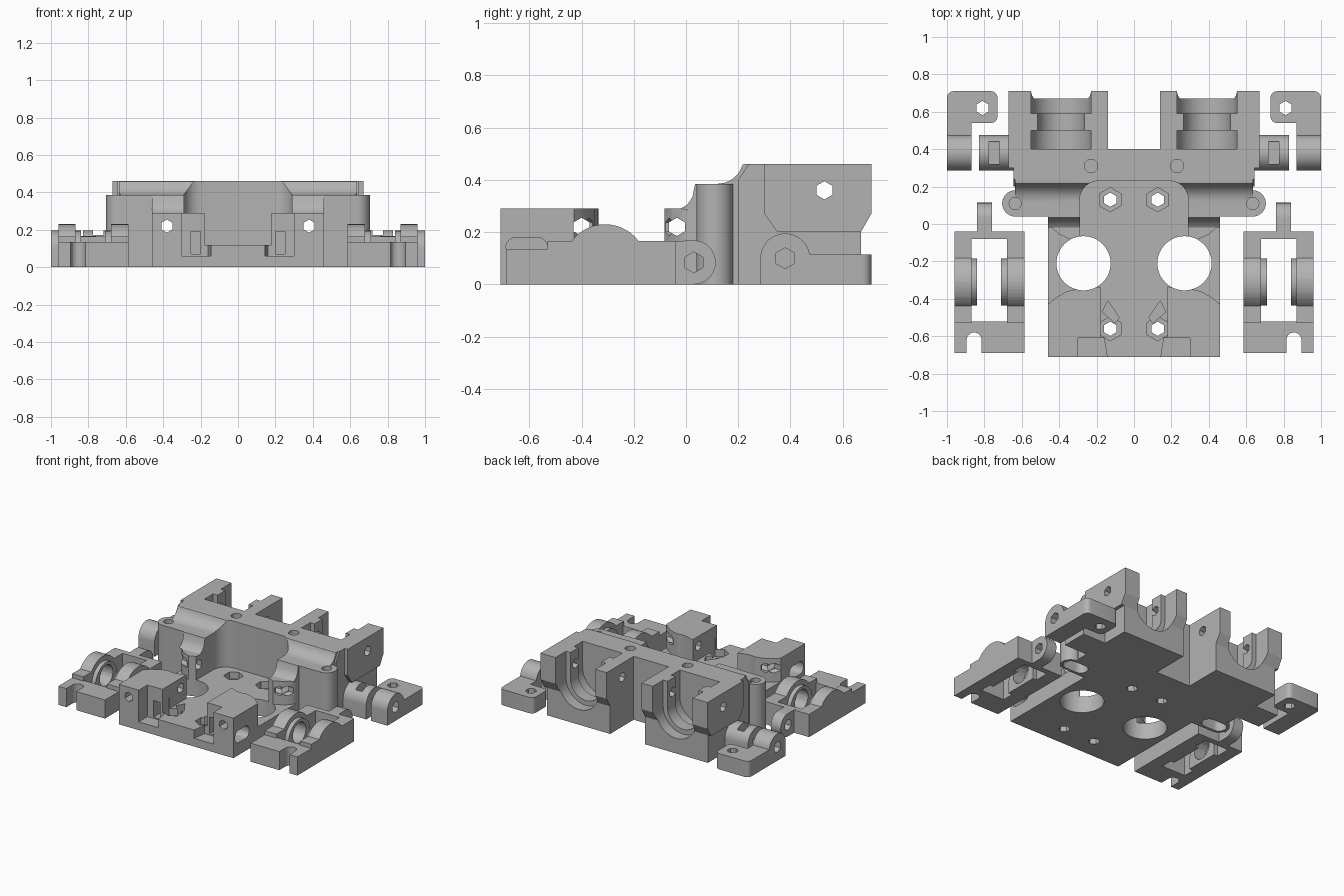
import bpy, bmesh
from math import sin, cos, pi
from mathutils import Vector

cube = bpy.data.objects.get("Cube")
if cube:
    bpy.data.objects.remove(cube, do_unlink=True)

grey = bpy.data.materials.new("plain_grey")
grey.use_nodes = True
grey.diffuse_color = (0.45, 0.45, 0.45, 1)
grey.node_tree.nodes["Principled BSDF"].inputs["Base Color"].default_value = (0.45, 0.45, 0.45, 1)


def prism(name, axis, pts, lo, hi, pair=True):
    """Extrude a 2D outline along an axis, optionally with its mirror twin across x."""
    place = {"x": lambda a, b, t: (t, a, b),
             "y": lambda a, b, t: (a, t, b),
             "z": lambda a, b, t: (a, b, t)}[axis]
    bm = bmesh.new()
    for s in ((1, -1) if pair else (1,)):
        low, high = [[bm.verts.new(Vector(place(a, b, t)) * Vector((1, 1, 1)) if s > 0 else
                      Vector(place(a, b, t)).reflect(Vector((1, 0, 0))))
                      for a, b in pts] for t in (lo, hi)]
        n = len(pts)
        bm.faces.new(low)
        bm.faces.new(high[::-1])
        for i in range(n):
            j = (i + 1) % n
            bm.faces.new((low[i], high[i], high[j], low[j]))
    bmesh.ops.recalc_face_normals(bm, faces=bm.faces)
    mesh = bpy.data.meshes.new(name)
    bm.to_mesh(mesh)
    bm.free()
    mesh.materials.append(grey)
    ob = bpy.data.objects.new(name, mesh)
    bpy.context.scene.collection.objects.link(ob)
    return ob


def box(x0, x1, y0, y1, z0, z1, name="block", pair=True):
    return prism(name, "z", rect(x0, x1, y0, y1), z0, z1, pair)


def rect(a0, a1, b0, b1):
    return [(a0, b0), (a1, b0), (a1, b1), (a0, b1)]


def ring(a, b, r, n=32, start=0.0, sweep=2 * pi):
    full = abs(sweep - 2 * pi) < 1e-6
    steps = n if full else n + 1
    return [(a + r * cos(start + sweep * i / n), b + r * sin(start + sweep * i / n)) for i in range(steps)]


def hexagon(a, b, r):
    return ring(a, b, r, 6, pi / 6)


def dome(a, b, r):
    """Round top over a square foot standing on the ground."""
    return [(a + r, 0)] + ring(a, b, r, 24, 0, pi) + [(a - r, 0)]


def trough(a, b, r):
    """Round bottom, open upward."""
    return ring(a, b, r, 24, pi, pi) + [(a + r, 0.6), (a - r, 0.6)]


def rounded(x0, x1, y0, y1, r):
    pts = []
    for cx, cy, st in ((x1 - r, y1 - r, 0), (x0 + r, y1 - r, pi / 2),
                       (x0 + r, y0 + r, pi), (x1 - r, y0 + r, 1.5 * pi)):
        pts += ring(cx, cy, r, 6, st, pi / 2)
    return pts


def combine(base, solids, cuts):
    """Fuse the solids to the base, cut the holes, then bake the result."""
    for tools, op in ((solids, "UNION"), (cuts, "DIFFERENCE")):
        for tool in tools:
            m = base.modifiers.new(op.lower(), "BOOLEAN")
            m.operation, m.solver, m.object = op, "EXACT", tool
            tool.hide_render = True
    bpy.context.view_layer.update()
    graph = bpy.context.evaluated_depsgraph_get()
    baked = bpy.data.meshes.new_from_object(base.evaluated_get(graph))
    base.modifiers.clear()
    base.data = baked
    baked.materials.clear()
    baked.materials.append(grey)
    for tool in solids + cuts:
        bpy.data.objects.remove(tool, do_unlink=True)
    bpy.ops.object.select_all(action="DESELECT")
    base.select_set(True)
    bpy.context.view_layer.objects.active = base
    bpy.ops.object.shade_smooth_by_angle(angle=0.5)


# Carriage: floor plate, front blocks, stepped wall, arms and bearing cradles
carriage = box(-.46, .46, -.71, .3, 0, .12, "carriage", False)
wall = [(.04, 0), (.04, .385), (.12, .385)] + ring(.12, .485, .1, 8, -pi / 2, 1.3) + \
       [(.225, .46), (.40, .46), (.40, 0)]
front_block = [(.18, -.71), (.46, -.71), (.46, -.43), (.42, -.395), (.36, -.36), (.29, -.345), (.18, -.335)]
corner_pod = [(.29, .1), (.29, -.09), (.34, -.083), (.40, -.055), (.44, -.02), (.46, .02), (.46, .1)]
pod_fillet = [(.06, .27), (-.02, .29), (.005, .305), (.025, .335), (.035, .385), (.06, .385)]
cradle = [(.2, 0), (.67, 0), (.67, .2), (.71, .27), (.71, .46), (.24, .46), (.2, .4)]
ear = [(.3, .46), (.3, .27), (.35, .2), (.67, .2), (.71, .27), (.71, .46)]
recess = [(.29, -.1)] + ring(.19, .13, .1, 8, 0, pi / 2) + ring(-.19, .13, .1, 8, pi / 2, pi / 2) + [(-.29, -.1)]
belt_groove = [(.17, -.47), (.14, -.41), (.08, -.50), (.10, -.53)]

solids = [
    prism("front_blocks", "z", front_block, 0, .29),
    prism("corner_pods", "z", corner_pod, 0, .29),
    prism("pod_fillets", "x", pod_fillet, .29, .46),
    prism("wall", "x", wall, -.635, .635, False),
    prism("arm_ends", "z", ring(.635, .11, .07), 0, .385),
    prism("cradles", "x", cradle, .14, .645),
    prism("cradle_ears", "x", ear, .63, .67),
    prism("hinge_barrels", "x", dome(.38, .1, .095), .6, .83),
]
cuts = [
    prism("recess", "z", recess, .12, .6, False),
    prism("large_holes", "z", ring(.27, -.21, .145, 48), -.1, .6),
    prism("front_notches", "z", [(.13, -.8), (.30, -.8), (.30, -.61), (.16, -.61)], .06, .6),
    box(.20, .25, -.65, -.42, .07, .19, "belt_tunnels"),
    prism("side_tunnels", "x", rounded(-.69, -.53, .09, .18, .04), .32, .6),
    prism("belt_grooves", "z", belt_groove, .06, .3),
    prism("bearing_seats_inner", "y", trough(.39, .27, .16), .40, .50),
    prism("bearing_seats_outer", "y", trough(.39, .27, .16), .59, .8),
    prism("bearing_ribs", "y", trough(.39, .27, .125), .45, .65),
    prism("top_holes", "z", ring(.23, .31, .036, 12), .3, .6),
    prism("arm_holes", "z", ring(.635, .11, .033, 12), .28, .6),
    prism("arm_slots", "z", rounded(.5, .685, .06, .16, .049), -.1, .2),
    prism("cradle_bolts", "x", hexagon(.53, .36, .035), .1, .8),
    prism("pod_bolts", "x", hexagon(-.035, .22, .035), .25, .6),
    prism("block_bolts", "x", hexagon(-.40, .22, .035), .1, .6),
    prism("long_bolts", "y", hexagon(.38, .22, .035), -.8, .8),
    prism("hinge_bores", "x", hexagon(.38, .1, .04), .68, .9),
    box(.72, .775, .32, .44, .14, .3, "barrel_slots"),
]
for y in (.13, -.56):
    cuts += [prism("floor_bolts", "z", hexagon(.127, y, .038), -.1, .2),
             prism("nut_pockets", "z", hexagon(.127, y, .065), .07, .2)]
combine(carriage, solids, cuts)

# Axle frames: open rectangle with domed axle seats and a pivot tab
frames = box(.585, .96, -.53, -.04, 0, .165, "axle_frames")
tab = [(-.06, 0), (.03, 0)] + ring(.03, .084, .084, 16, -pi / 2, pi) + [(-.06, .165)]
frame_solids = [
    box(.585, .96, -.69, -.52, 0, .135, "front_bars"),
    prism("pivot_tabs", "x", tab, .76, .84),
]
seats = [(.87, .96, .16), (.84, .9, .125), (.585, .68, .16), (.65, .71, .125)]
frame_solids += [prism("axle_seats", "x", dome(-.31, .07, r), a, b) for a, b, r in seats]
window = box(.68, .87, -.53, -.08, -.1, .4, "window")
# the window is opened before the seats reach into it
combine(frames, [], [window])
combine(frames, frame_solids, [
    prism("axle_bores", "x", ring(-.31, .1, .075, 24), .62, .93),
    prism("pivot_bores", "x", hexagon(.03, .084, .04), .7, .9),
    prism("screw_slots", "z", [(.815, -.8)] + [(.895, -.8)] + ring(.855, -.62, .04, 12, 0, pi), -.1, .3),
])

# Rear clamps: rounded foot with a hinge lug
clamps = prism("rear_clamps", "z", rounded(.73, 1.0, .54, .71, .035), 0, .115)
combine(clamps, [
    box(.87, 1.0, .38, .6, 0, .115, "clamp_links"),
    prism("clamp_lugs", "x", dome(.38, .1, .095), .87, 1.0),
], [
    prism("clamp_bores", "x", hexagon(.38, .1, .04), .8, 1.1),
    prism("foot_holes", "z", hexagon(.81, .62, .038), -.1, .3),
])
